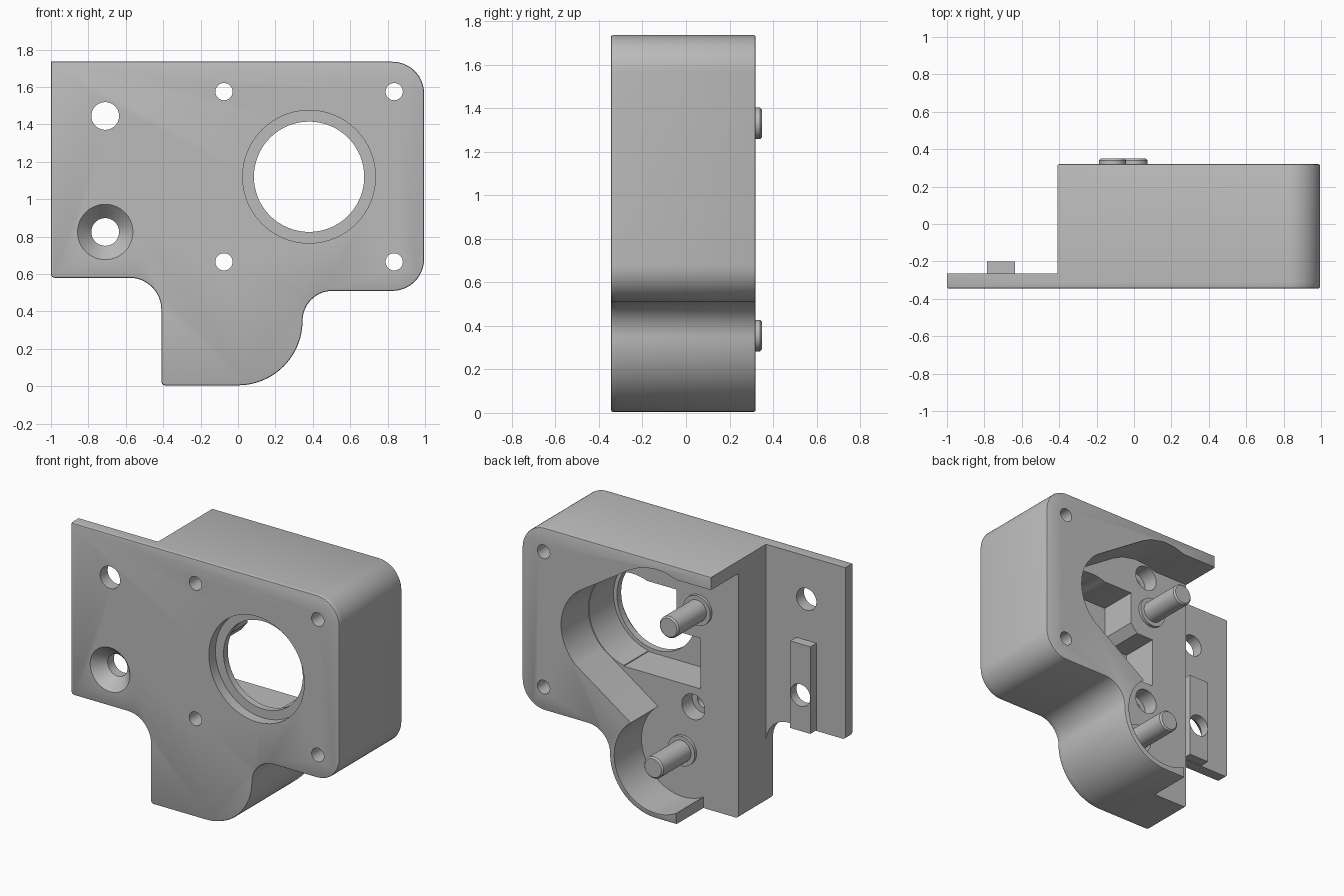
import bpy, bmesh
from math import sin, cos, radians, pi

if "Cube" in bpy.data.objects:
    bpy.data.objects.remove(bpy.data.objects["Cube"])

grey = bpy.data.materials.new("plain grey")
grey.use_nodes = True
colour = (0.5, 0.5, 0.5, 1)
grey.diffuse_color = colour
grey.node_tree.nodes["Principled BSDF"].inputs["Base Color"].default_value = colour

FRONT, PLATE_BACK, FLOOR, BACK = -0.345, -0.265, 0.03, 0.32


def arc(cx, cz, r, a0, a1, n=16):
    angles = [radians(a0 + (a1 - a0) * i / n) for i in range(n + 1)]
    return [(cx + r * cos(a), cz + r * sin(a)) for a in angles]


def finish(name, bm):
    bmesh.ops.recalc_face_normals(bm, faces=bm.faces[:])
    mesh = bpy.data.meshes.new(name)
    bm.to_mesh(mesh)
    bm.free()
    mesh.materials.append(grey)
    obj = bpy.data.objects.new(name, mesh)
    bpy.context.collection.objects.link(obj)
    return obj


def prism(name, points, y0, y1, soft_y=None):
    """Extrude an x-z profile along y, optionally softening the rim at soft_y."""
    bm = bmesh.new()
    face = bm.faces.new([bm.verts.new((x, y0, z)) for x, z in points])
    new = bmesh.ops.extrude_face_region(bm, geom=[face])["geom"]
    moved = [v for v in new if isinstance(v, bmesh.types.BMVert)]
    bmesh.ops.translate(bm, verts=moved, vec=(0, y1 - y0, 0))
    if soft_y is not None:
        rim = [e for e in bm.edges if all(abs(v.co.y - soft_y) < 1e-5 for v in e.verts)]
        bmesh.ops.bevel(bm, geom=rim, offset=0.009, segments=2, profile=0.5, affect='EDGES')
    return finish(name, bm)


def turned(name, x, z, profile, n=64):
    """Solid of revolution about a y-directed axis; profile is (radius, y)."""
    bm = bmesh.new()
    rings = [[bm.verts.new((x + r * cos(2 * pi * i / n), y, z + r * sin(2 * pi * i / n)))
              for i in range(n)] for r, y in profile]
    for a, b in zip(rings, rings[1:]):
        for i in range(n):
            j = (i + 1) % n
            bm.faces.new((a[i], a[j], b[j], b[i]))
    bm.faces.new(rings[0])
    bm.faces.new(rings[-1])
    return finish(name, bm)


def combine(target, tool, operation):
    mod = target.modifiers.new(operation.lower(), 'BOOLEAN')
    mod.operation = operation
    mod.solver = 'EXACT'
    mod.object = tool
    bpy.context.view_layer.objects.active = target
    bpy.ops.object.modifier_apply(modifier=mod.name)
    bpy.data.objects.remove(tool)


def hole(x, z, *profile):
    combine(body, turned("cutter", x, z, profile), 'DIFFERENCE')


def smooth(obj):
    bpy.ops.object.select_all(action='DESELECT')
    obj.select_set(True)
    bpy.context.view_layer.objects.active = obj
    bpy.ops.object.shade_smooth_by_angle(angle=radians(30))


# Outer outline shared by the front plate and the deep block
lower_right = (arc(-0.39, 0.025, 0.02, 180, 270, 4)
               + arc(0, 0.35, 0.345, 270, 360, 24)
               + arc(0.505, 0.35, 0.16, 180, 90)[1:]
               + arc(0.825, 0.68, 0.17, 270, 360)
               + arc(0.825, 1.565, 0.17, 0, 90))
plate_left = ([(-1, 1.735)] + arc(-0.98, 0.60, 0.02, 180, 270, 4)
              + arc(-0.58, 0.41, 0.17, 90, 0))

body = prism("motor_bracket", lower_right + plate_left, FRONT, PLATE_BACK, FRONT)
block = prism("block", lower_right + [(-0.41, 1.735)], -0.31, BACK, BACK)
combine(body, block, 'UNION')

# Rib behind the plate
rib = prism("rib", [(-0.785, 0.585), (-0.635, 0.585), (-0.635, 1.17), (-0.785, 1.17)],
            -0.3, -0.2)
combine(body, rib, 'UNION')

# Rear cavity, open on the left side
cavity = ([(-0.6, 1.65), (-0.15, 1.65), (-0.07, 1.675), (0.02, 1.68), (0.12, 1.66), (0.2, 1.62)]
          + arc(0.38, 1.12, 0.325, 58, -48, 32)
          + arc(0, 0.35, 0.31, 53, -119, 40)
          + [(-0.15, -0.1), (-0.6, -0.1)])
combine(body, prism("cutter", cavity, FLOOR, 0.5), 'DIFFERENCE')

# Deeper pocket beside the motor opening
pocket = [(-0.13, 0.8), (0.44, 0.8), (0.44, 1.42), (0.05, 1.42),
          (0.05, 1.2), (0.0, 1.14), (-0.13, 1.14)]
combine(body, prism("cutter", pocket, -0.23, 0.1), 'DIFFERENCE')

# Motor opening: front recess, through hole and rear bore
hole(0.38, 1.12, (0.355, -0.5), (0.355, -0.275), (0.295, -0.275),
     (0.295, -0.23), (0.32, -0.23), (0.32, 0.1))

# Screw holes, the left pair counterbored from the cavity floor
for z in (0.665, 1.575):
    hole(0.835, z, (0.046, -0.5), (0.046, 0.5))
    hole(-0.075, z, (0.046, -0.5), (0.046, -0.08), (0.085, -0.08), (0.085, 0.06))

# Mounting holes in the plate, the lower one countersunk
hole(-0.71, 1.445, (0.074, -0.5), (0.074, 0))
hole(-0.71, 0.825, (0.148, -0.5), (0.148, FRONT), (0.074, -0.265), (0.074, 0))
smooth(body)

# Axle pins with low collars
for name, x, z in (("upper_pin", -0.115, 1.33), ("lower_pin", 0, 0.355)):
    pin = turned(name, x, z, [(0.1, 0), (0.1, 0.05), (0.072, 0.05),
                              (0.072, 0.34), (0.062, 0.35)], 48)
    smooth(pin)
